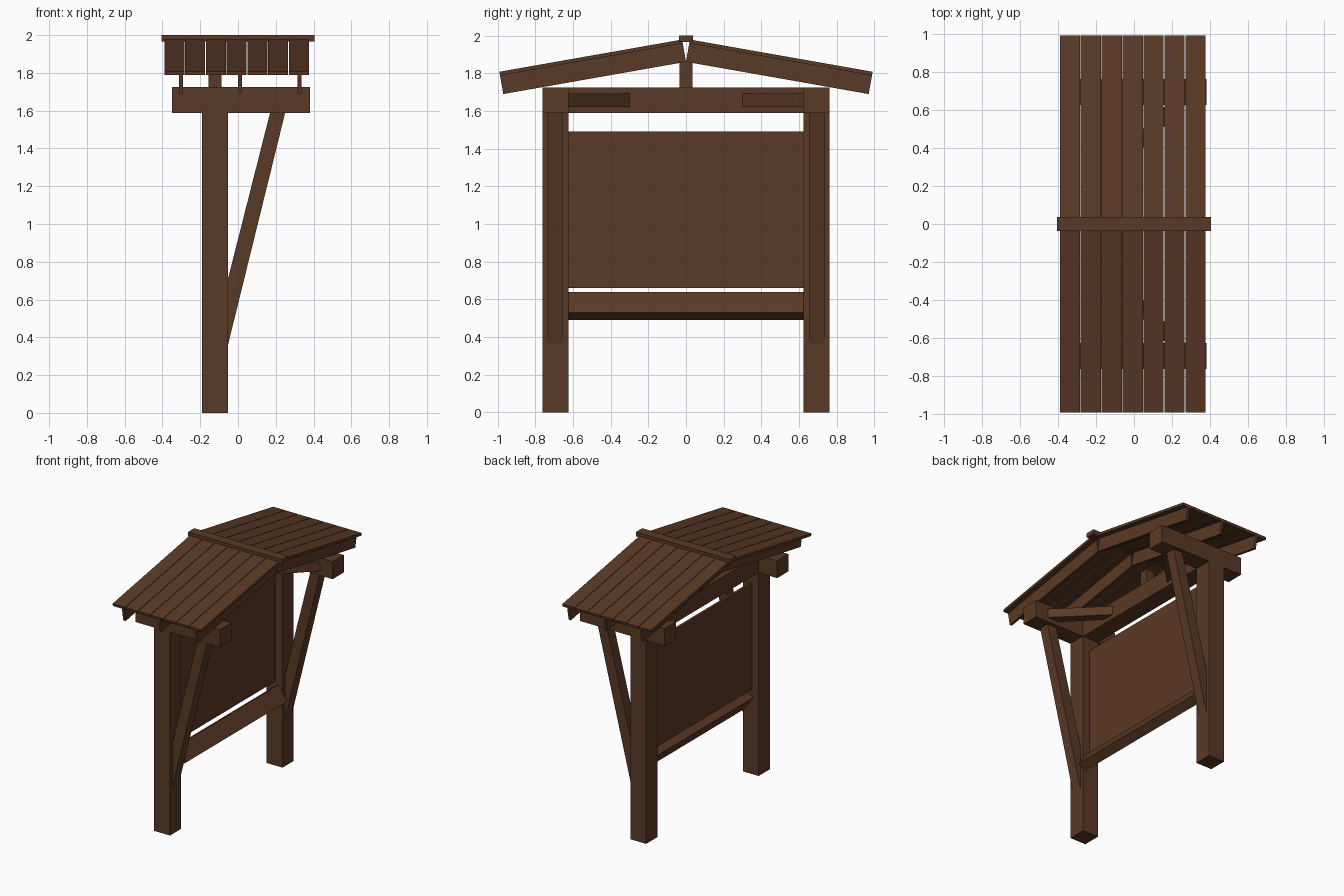
import bpy, bmesh, math
from mathutils import Vector

if "Cube" in bpy.data.objects:
    bpy.data.objects.remove(bpy.data.objects["Cube"])

wood = bpy.data.materials.new("dark_brown_wood")
wood.diffuse_color = (0.102, 0.041, 0.019, 1)
wood.use_nodes = True
wood.node_tree.nodes["Principled BSDF"].inputs["Base Color"].default_value = wood.diffuse_color


def prism(name, pts, axis, a, b):
    """Extrude a 2D outline along an axis: 'x' uses (y,z), 'y' uses (x,z), 'z' uses (x,y)."""
    def at(p, t):
        return {'x': (t, p[0], p[1]), 'y': (p[0], t, p[1]), 'z': (p[0], p[1], t)}[axis]
    bm = bmesh.new()
    lo = [bm.verts.new(at(p, a)) for p in pts]
    hi = [bm.verts.new(at(p, b)) for p in pts]
    bm.faces.new(lo)
    bm.faces.new(hi)
    n = len(pts)
    for i in range(n):
        j = (i + 1) % n
        bm.faces.new((lo[i], lo[j], hi[j], hi[i]))
    bmesh.ops.recalc_face_normals(bm, faces=bm.faces)
    me = bpy.data.meshes.new(name)
    bm.to_mesh(me)
    bm.free()
    me.materials.append(wood)
    ob = bpy.data.objects.new(name, me)
    bpy.context.collection.objects.link(ob)
    return ob


def box(name, x0, x1, y0, y1, z0, z1):
    return prism(name, [(x0, y0), (x1, y0), (x1, y1), (x0, y1)], 'z', z0, z1)


def slope(s, start, length, thick):
    """Roof section outline in (y,z), tilted 10 degrees, on side s."""
    d = Vector((math.cos(math.radians(10)), -math.sin(math.radians(10))))
    n = Vector((-d.y, d.x))
    p = Vector(start)
    return [(s * q.x, q.y) for q in (p, p + d * length, p + d * length + n * thick, p + n * thick)]


for s, side in ((-1, "front"), (1, "back")):
    # post and the short beam resting on it
    box(side + "_post", -0.19, -0.053, s * 0.625, s * 0.763, 0, 1.59)
    box(side + "_top_beam", -0.35, 0.38, s * 0.625, s * 0.763, 1.588, 1.724)
    # diagonal brace from post to beam
    prism(side + "_diagonal_brace", [(-0.053, 0.36), (0.25, 1.59), (0.17, 1.59), (-0.053, 0.71)],
          'y', s * 0.655, s * 0.735)
    # horizontal corner brace
    prism(side + "_corner_brace", [(-0.053, s * 0.30), (0.27, s * 0.625), (0.17, s * 0.625), (-0.053, s * 0.40)],
          'z', 1.622, 1.692)
    # rafters
    for i, x in enumerate((-0.302, 0.011, 0.325)):
        prism(f"{side}_rafter_{i}", slope(s, (0.0, 1.861), 0.985, 0.1), 'x', x - 0.01, x + 0.01)
    # roof planks
    for i in range(7):
        x = -0.39 + 0.11 * i
        prism(f"{side}_roof_plank_{i}", slope(s, (0.0174, 1.9595), 0.985, 0.02), 'x', x, x + 0.106)

# cross beam, king post and ridge cap
box("cross_beam", -0.19, -0.053, -0.625, 0.625, 1.588, 1.724)
box("king_post", -0.155, -0.088, -0.035, 0.035, 1.724, 1.861)
box("ridge_cap", -0.405, 0.405, -0.038, 0.038, 1.966, 2.0)

# notice panel and tilted lower rail
box("notice_panel", -0.132, -0.112, -0.625, 0.625, 0.66, 1.49)
prism("lower_rail", [(-0.01, 0.53), (-0.087, 0.64), (-0.144, 0.60), (-0.067, 0.49)], 'y', -0.625, 0.625)
